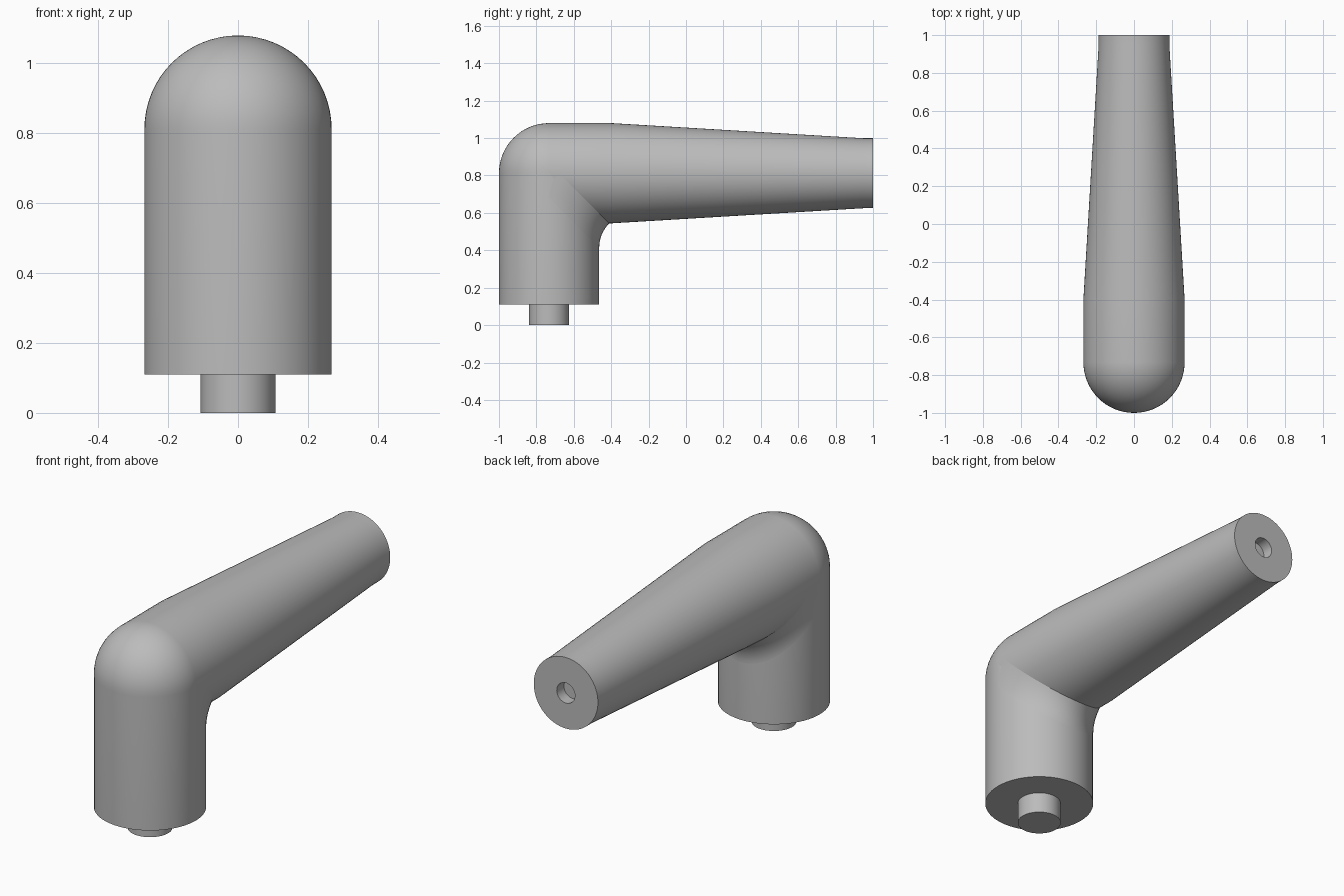
import bpy
import bmesh
from math import sin, cos, pi, radians

cube = bpy.data.objects.get("Cube")
if cube:
    bpy.data.objects.remove(cube, do_unlink=True)

R = 0.268          # main tube radius
YC, ZC = -0.732, 0.812   # elbow centre
SEG = 64

grey = bpy.data.materials.new("plain grey")
grey.use_nodes = True
colour = (0.5, 0.5, 0.5, 1)
grey.diffuse_color = colour
grey.node_tree.nodes["Principled BSDF"].inputs["Base Color"].default_value = colour


def finish(name, bm):
    mesh = bpy.data.meshes.new(name)
    bm.to_mesh(mesh)
    bm.free()
    mesh.materials.append(grey)
    obj = bpy.data.objects.new(name, mesh)
    bpy.context.collection.objects.link(obj)
    bpy.ops.object.select_all(action="DESELECT")
    obj.select_set(True)
    bpy.context.view_layer.objects.active = obj
    bpy.ops.object.shade_smooth_by_angle(angle=radians(35))
    return obj


def lathe(name, profile, place, segments=SEG):
    """Spin (radius, height) points; place maps local x, y, height to world."""
    bm = bmesh.new()
    rings = []
    for r, h in profile:
        if r == 0:
            rings.append([bm.verts.new(place(0, 0, h))] * segments)
        else:
            rings.append([bm.verts.new(place(r * cos(2 * pi * i / segments),
                                             r * sin(2 * pi * i / segments), h))
                          for i in range(segments)])
    for a, b in zip(rings, rings[1:]):
        for i in range(segments):
            j = (i + 1) % segments
            corners = list(dict.fromkeys([a[i], a[j], b[j], b[i]]))
            bm.faces.new(corners)
    bmesh.ops.recalc_face_normals(bm, faces=bm.faces)
    return finish(name, bm)


def upright(x, y, h):
    return (x, YC + y, h)


def backward(x, y, h):
    return (x, h, ZC + y)


# Upright stem with a domed top
dome = [(R * cos(k * pi / 32), ZC + R * sin(k * pi / 32)) for k in range(16)]
lathe("stem", [(0, 0.11), (R, 0.11)] + dome + [(0, ZC + R)], upright)

# Mounting peg below the stem
lathe("peg", [(0, 0), (0.107, 0), (0.107, 0.13), (0, 0.13)], upright, 32)

# Tapered arm with a blind hole in its end
lathe("arm", [(0, YC), (R, YC), (R, -0.4), (0.187, 0.95), (0.187, 1),
              (0.053, 1), (0.053, 0.94), (0, 0.94)], backward)

# Rounded web in the inner corner between stem and arm
BEND, STEPS, HALF = 0.184, 12, SEG // 2
bm = bmesh.new()
grid = []
for i in range(HALF + 1):
    t = pi * i / HALF
    s = R * sin(t)
    row = []
    for k in range(STEPS + 1):
        a = k / STEPS * pi / 4
        row.append(bm.verts.new((R * cos(t),
                                 YC + s + BEND * (1 - cos(a)),
                                 ZC - s - BEND * (sin(pi / 4) - sin(a)))))
    grid.append(row)
for a, b in zip(grid, grid[1:]):
    for k in range(STEPS):
        bm.faces.new((a[k], b[k], b[k + 1], a[k + 1]))
finish("inner_fillet", bm)
